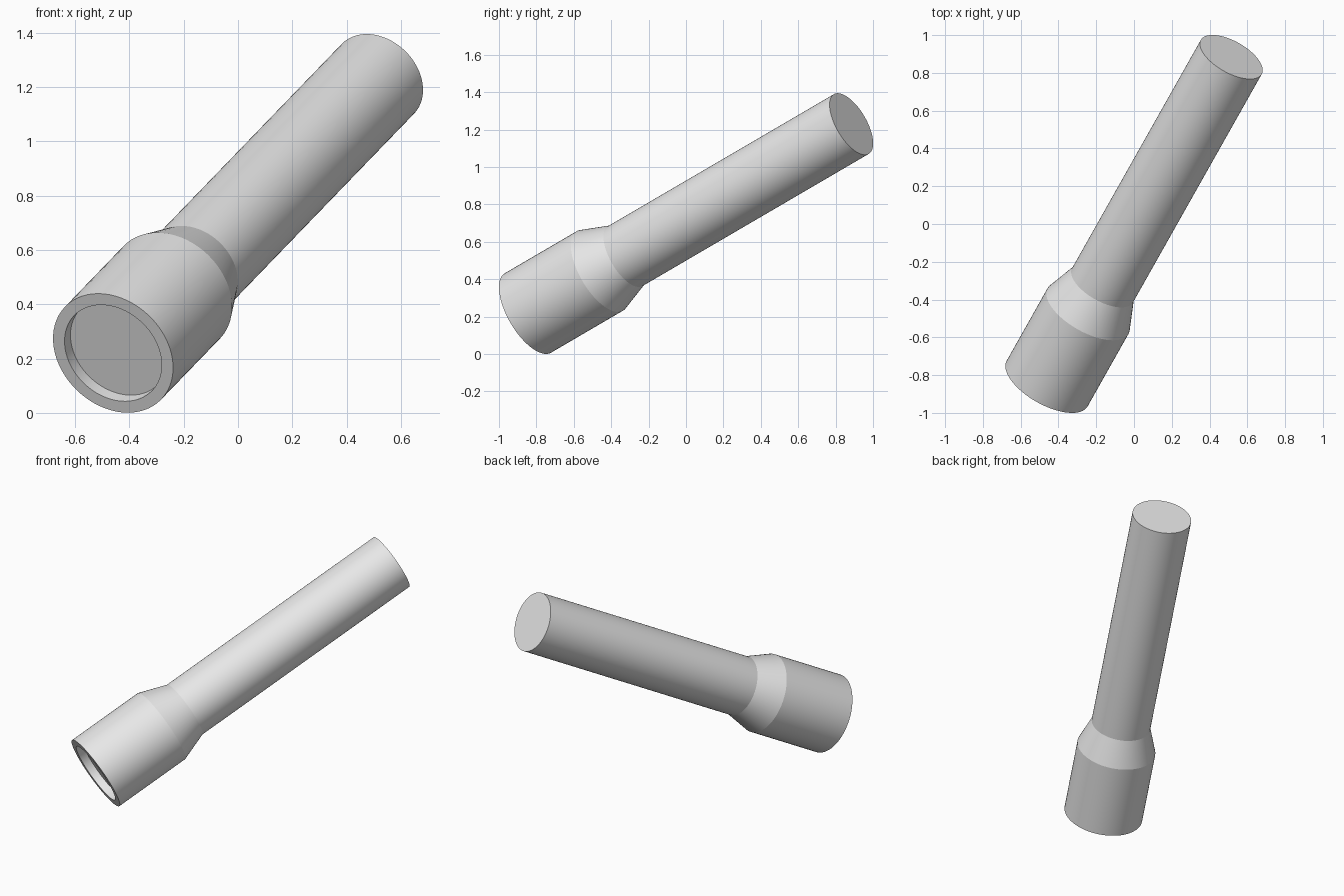
import bpy, bmesh, math
from mathutils import Vector, Matrix

if "Cube" in bpy.data.objects:
    bpy.data.objects.remove(bpy.data.objects["Cube"])

SIDES = 64
FRONT = Vector((-0.46, -0.845, 0.22))   # centre of the front rim
BACK = Vector((0.515, 0.884, 1.23))     # centre of the tail cap
AXIS = BACK - FRONT
LENGTH = AXIS.length
PLACE = Matrix.Translation(FRONT) @ AXIS.to_track_quat('Z', 'Y').to_matrix().to_4x4()

grey = bpy.data.materials.new("light_grey")
grey.diffuse_color = (0.8, 0.8, 0.8, 1)
grey.use_nodes = True
grey.node_tree.nodes["Principled BSDF"].inputs["Base Color"].default_value = grey.diffuse_color


def lathe(name, profile, cap_start=False, cap_end=False):
    """Turn (radius, distance from rim) points around the torch axis."""
    bm = bmesh.new()
    rings = []
    for r, d in profile:
        angles = [2 * math.pi * i / SIDES for i in range(SIDES)]
        rings.append([bm.verts.new((r * math.cos(a), r * math.sin(a), d)) for a in angles])
    for a, b in zip(rings, rings[1:]):
        for i in range(SIDES):
            j = (i + 1) % SIDES
            bm.faces.new((a[i], a[j], b[j], b[i]))
    if cap_start:
        bm.faces.new(rings[0][::-1])
    if cap_end:
        bm.faces.new(rings[-1])
    bm.transform(PLACE)
    mesh = bpy.data.meshes.new(name)
    bm.to_mesh(mesh)
    bm.free()
    mesh.materials.append(grey)
    obj = bpy.data.objects.new(name, mesh)
    bpy.context.collection.objects.link(obj)
    bpy.ops.object.select_all(action='DESELECT')
    obj.select_set(True)
    bpy.context.view_layer.objects.active = obj
    bpy.ops.object.shade_smooth_by_angle(angle=math.radians(15))
    return obj


# Recessed lens
lathe("lens", [(0.199, 0.05)], cap_start=True)
# Head with recess wall, flat rim and outer barrel
lathe("head", [(0.199, 0.05), (0.199, 0), (0.246, 0), (0.246, 0.495)])
# Tapered neck
lathe("neck", [(0.246, 0.495), (0.185, 0.67)])
# Handle with flat tail cap
lathe("handle", [(0.185, 0.67), (0.185, LENGTH)], cap_end=True)
